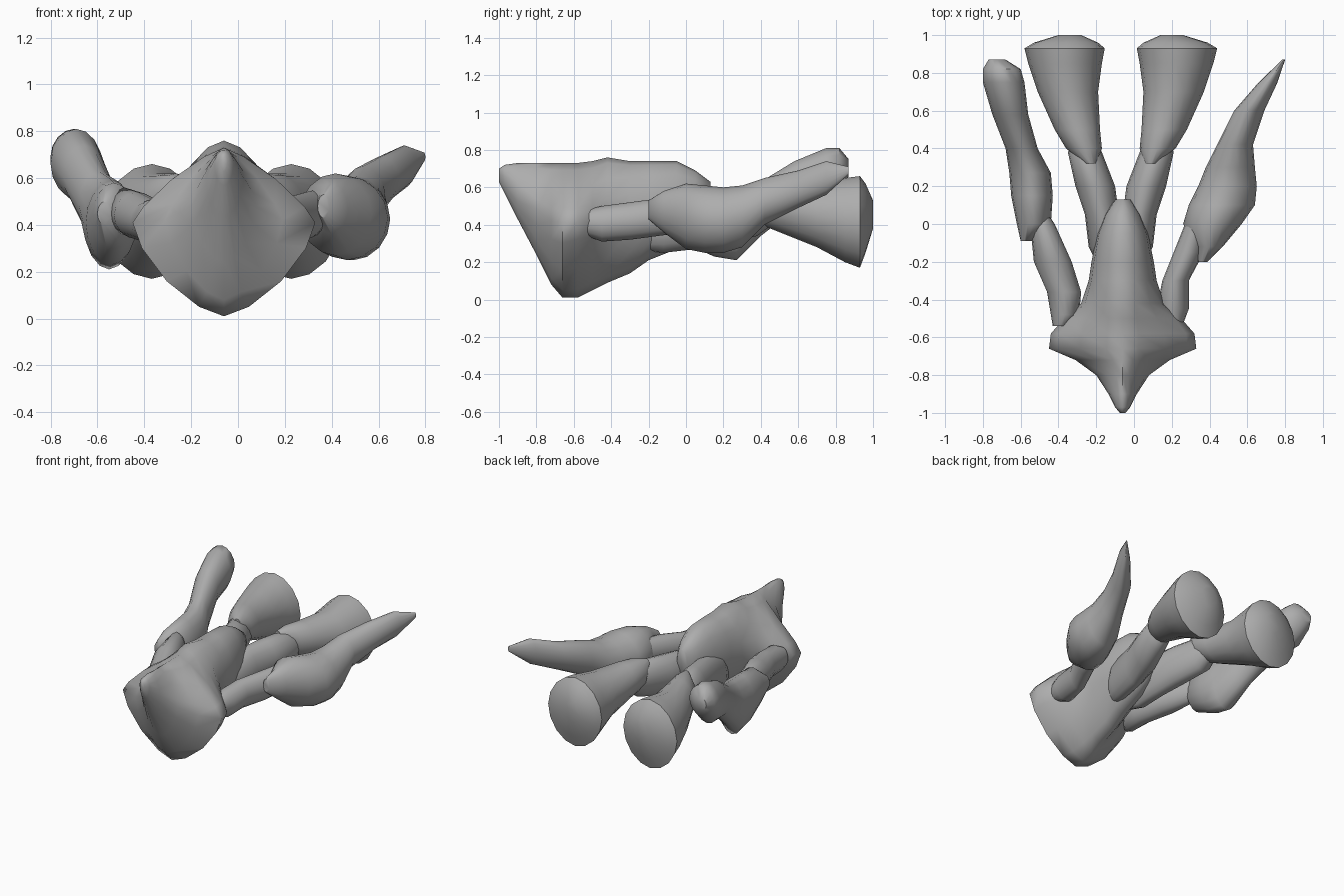
import bpy
import bmesh
from math import cos, sin, tau, radians

default_cube = bpy.data.objects.get("Cube")
if default_cube:
    bpy.data.objects.remove(default_cube)

SIDES = 16
CENTRE_X = -0.06    # the trunk sits slightly off centre
HIND_MIRROR = -0.14  # sum of mirrored x positions of the hind limbs

# One stone grey for everything
stone = bpy.data.materials.new("stone_grey")
stone.use_nodes = True
GREY = (0.42, 0.42, 0.42, 1)
stone.diffuse_color = GREY
stone.node_tree.nodes["Principled BSDF"].inputs["Base Color"].default_value = GREY


def signed_power(value, exponent):
    """Raise the size of a value to a power and keep its sign."""
    return abs(value) ** exponent * (1 if value >= 0 else -1)


def ring_points(y, left, right, bottom, top, middle, upper_power, lower_power):
    """Cross-section across y: a superellipse with separate upper and lower halves."""
    centre, half = (left + right) / 2, (right - left) / 2
    points = []
    for step in range(SIDES):
        angle = tau * step / SIDES
        c, s = cos(angle), sin(angle)
        power = upper_power if s >= 0 else lower_power
        height = top - middle if s >= 0 else middle - bottom
        points.append((centre + half * signed_power(c, power), y,
                       middle + height * signed_power(s, power)))
    return points


def loft(name, rings, angle):
    """Skin a row of rings and close both ends."""
    bm = bmesh.new()
    loops = [[bm.verts.new(p) for p in ring] for ring in rings]
    for first, second in zip(loops, loops[1:]):
        for i in range(SIDES):
            j = (i + 1) % SIDES
            bm.faces.new((first[i], first[j], second[j], second[i]))
    bm.faces.new(loops[0])
    bm.faces.new(loops[-1])
    bmesh.ops.recalc_face_normals(bm, faces=bm.faces)
    mesh = bpy.data.meshes.new(name)
    bm.to_mesh(mesh)
    bm.free()
    mesh.materials.append(stone)
    part = bpy.data.objects.new(name, mesh)
    bpy.context.collection.objects.link(part)
    bpy.ops.object.select_all(action="DESELECT")
    part.select_set(True)
    bpy.context.view_layer.objects.active = part
    bpy.ops.object.shade_smooth_by_angle(angle=radians(angle))


def limb(name, stations, power=1.05, mirror=None, angle=50):
    """Limb segment from stations of y, left, right, bottom, top."""
    rings = []
    for y, left, right, bottom, top in stations:
        if mirror is not None:
            left, right = mirror - right, mirror - left
        rings.append(ring_points(y, left, right, bottom, top,
                                 (bottom + top) / 2, power, power))
    loft(name, rings, angle)


# Trunk: slanted keel in front, wide blunt shoulders, narrow ridged back
# y, half width, bottom, top, height of the widest point, upper and lower power
trunk = [
    (-1, .015, .63, .7, .67, 1, 1),
    (-.97, .04, .57, .72, .66, 1, 1),
    (-.9, .075, .43, .73, .58, 1.2, 1.1),
    (-.8, .14, .24, .73, .48, 1.5, 1.2),
    (-.72, .25, .08, .73, .42, 1.6, 1.3),
    (-.66, .39, .01, .73, .41, 1.6, 1.35),
    (-.58, .38, .01, .73, .42, 1.6, 1.5),
    (-.5, .31, .05, .74, .42, 1.5, 1.6),
    (-.42, .22, .09, .76, .44, 1.2, 1.4),
    (-.3, .18, .14, .74, .46, 1.05, 1.3),
    (-.2, .165, .21, .74, .47, 1, 1.2),
    (-.05, .135, .27, .74, .5, 1, 1.1),
    (.05, .095, .34, .69, .52, 1, 1),
    (.13, .04, .46, .63, .55, 1, 1),
]
loft("trunk", [ring_points(y, CENTRE_X - half, CENTRE_X + half, bottom, top, *shape)
               for y, half, bottom, top, *shape in trunk], 65)

# Front arms, right then left
limb("right_upper_arm", [
    (-.54, -.43, -.35, .34, .48),
    (-.48, -.44, -.29, .31, .51),
    (-.36, -.46, -.28, .32, .51),
    (-.2, -.53, -.33, .34, .54),
    (0, -.55, -.42, .36, .56),
    (.06, -.54, -.46, .4, .52),
])
limb("right_forearm", [
    (-.09, -.6, -.54, .4, .5),
    (.0, -.62, -.44, .3, .58),
    (.15, -.65, -.43, .23, .59),
    (.27, -.66, -.44, .21, .6),
    (.4, -.68, -.51, .34, .63),
    (.58, -.75, -.56, .48, .74),
    (.75, -.8, -.58, .51, .81),
    (.82, -.8, -.6, .58, .81),
    (.87, -.77, -.68, .66, .75),
])
limb("left_upper_arm", [
    (-.53, .16, .26, .34, .48),
    (-.45, .12, .29, .31, .5),
    (-.3, .15, .29, .32, .52),
    (-.15, .21, .37, .34, .54),
    (0, .27, .4, .36, .55),
])
limb("left_forearm", [
    (-.2, .34, .39, .43, .53),
    (-.12, .33, .47, .36, .58),
    (0, .26, .57, .27, .62),
    (.1, .29, .64, .25, .61),
    (.2, .34, .65, .25, .6),
    (.3, .38, .64, .28, .61),
    (.42, .44, .63, .4, .65),
    (.6, .53, .69, .49, .69),
    (.75, .66, .76, .56, .74),
    (.87, .785, .8, .67, .71),
])

# Hind legs: one outline, mirrored about the trunk
thigh = [
    (-.2, -.2, -.06, .26, .5),
    (-.12, -.24, -.07, .25, .54),
    (.05, -.26, -.08, .27, .57),
    (.2, -.31, -.1, .3, .58),
    (.38, -.35, -.17, .34, .59),
    (.46, -.32, -.2, .4, .54),
]
foot = [
    (.32, -.26, -.2, .5, .6),
    (.4, -.36, -.17, .4, .62),
    (.5, -.42, -.18, .36, .62),
    (.7, -.51, -.19, .28, .62),
    (.85, -.56, -.17, .2, .65),
    (.93, -.58, -.155, .17, .66),
    (.96, -.53, -.19, .25, .62),
    (1, -.4, -.28, .38, .53),
]
for side, mirror in (("right", None), ("left", HIND_MIRROR)):
    limb(side + "_thigh", thigh, mirror=mirror)
    limb(side + "_foot", foot, power=1.05, mirror=mirror, angle=35)
